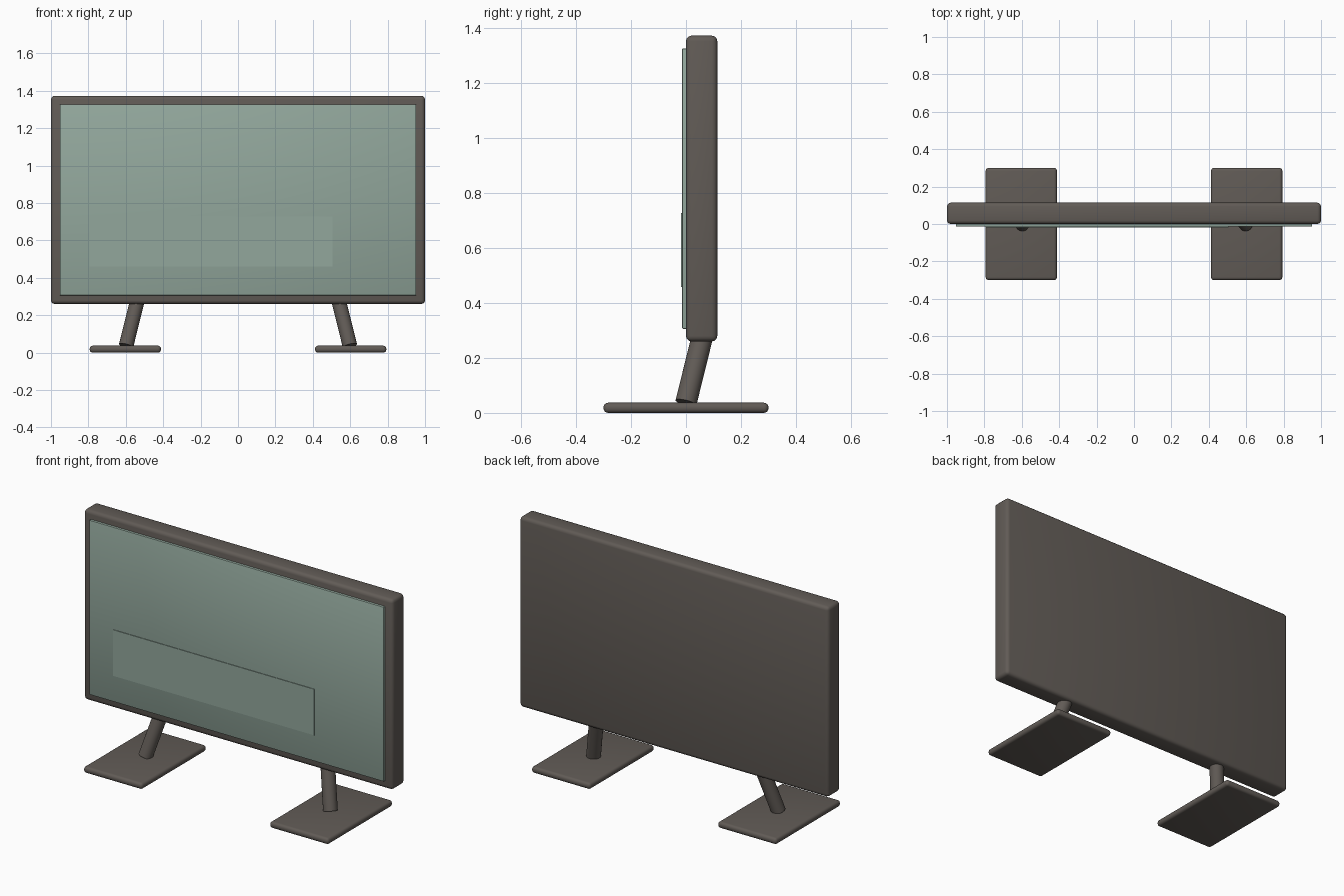
import bpy, math
from mathutils import Vector

if "Cube" in bpy.data.objects:
    bpy.data.objects.remove(bpy.data.objects["Cube"])


def material(name, rgb):
    m = bpy.data.materials.new(name)
    m.diffuse_color = (*rgb, 1)
    m.use_nodes = True
    m.node_tree.nodes["Principled BSDF"].inputs["Base Color"].default_value = m.diffuse_color
    return m


CASING = material("warm dark grey", (0.12, 0.105, 0.093))
GLASS = material("grey green", (0.29, 0.39, 0.335))


def finish(obj, name, mat):
    obj.name = name
    obj.data.materials.append(mat)
    bpy.ops.object.shade_smooth_by_angle(angle=math.radians(35))
    return obj


def box(name, lo, hi, mat, bevel=0.0, segments=3):
    """Box between two corners, with optional rounded edges."""
    lo, hi = Vector(lo), Vector(hi)
    bpy.ops.mesh.primitive_cube_add(size=1, location=(lo + hi) / 2)
    obj = bpy.context.object
    obj.scale = hi - lo
    bpy.ops.object.transform_apply(location=False, rotation=False, scale=True)
    if bevel:
        mod = obj.modifiers.new("rounded edges", 'BEVEL')
        mod.width, mod.segments = bevel, segments
        bpy.ops.object.modifier_apply(modifier=mod.name)
    return finish(obj, name, mat)


def rod(name, start, end, radius, mat):
    """Round rod between two points."""
    start, end = Vector(start), Vector(end)
    axis = end - start
    bpy.ops.mesh.primitive_cylinder_add(vertices=32, radius=radius, depth=axis.length,
                                        location=(start + end) / 2)
    obj = bpy.context.object
    obj.rotation_euler = axis.to_track_quat('Z', 'Y').to_euler()
    return finish(obj, name, mat)


# Casing, screen and the thin off-centre overlay on the screen
box("casing", (-1, 0, 0.26), (1, 0.114, 1.373), CASING, 0.02)
box("screen", (-0.952, -0.014, 0.306), (0.952, 0.02, 1.326), GLASS, 0.003, 2)
box("screen_overlay", (-0.795, -0.0175, 0.459), (0.505, -0.012, 0.728), GLASS)

# Two feet, each with a post leaning in and back to the casing
for side, s in (("left", -1), ("right", 1)):
    x0, x1 = sorted((s * 0.412, s * 0.793))
    box(side + "_foot", (x0, -0.3, 0), (x1, 0.3, 0.037), CASING, 0.016, 4)
    rod(side + "_post", (s * 0.598, 0, 0.037), (s * 0.533, 0.065, 0.30), 0.039, CASING)
